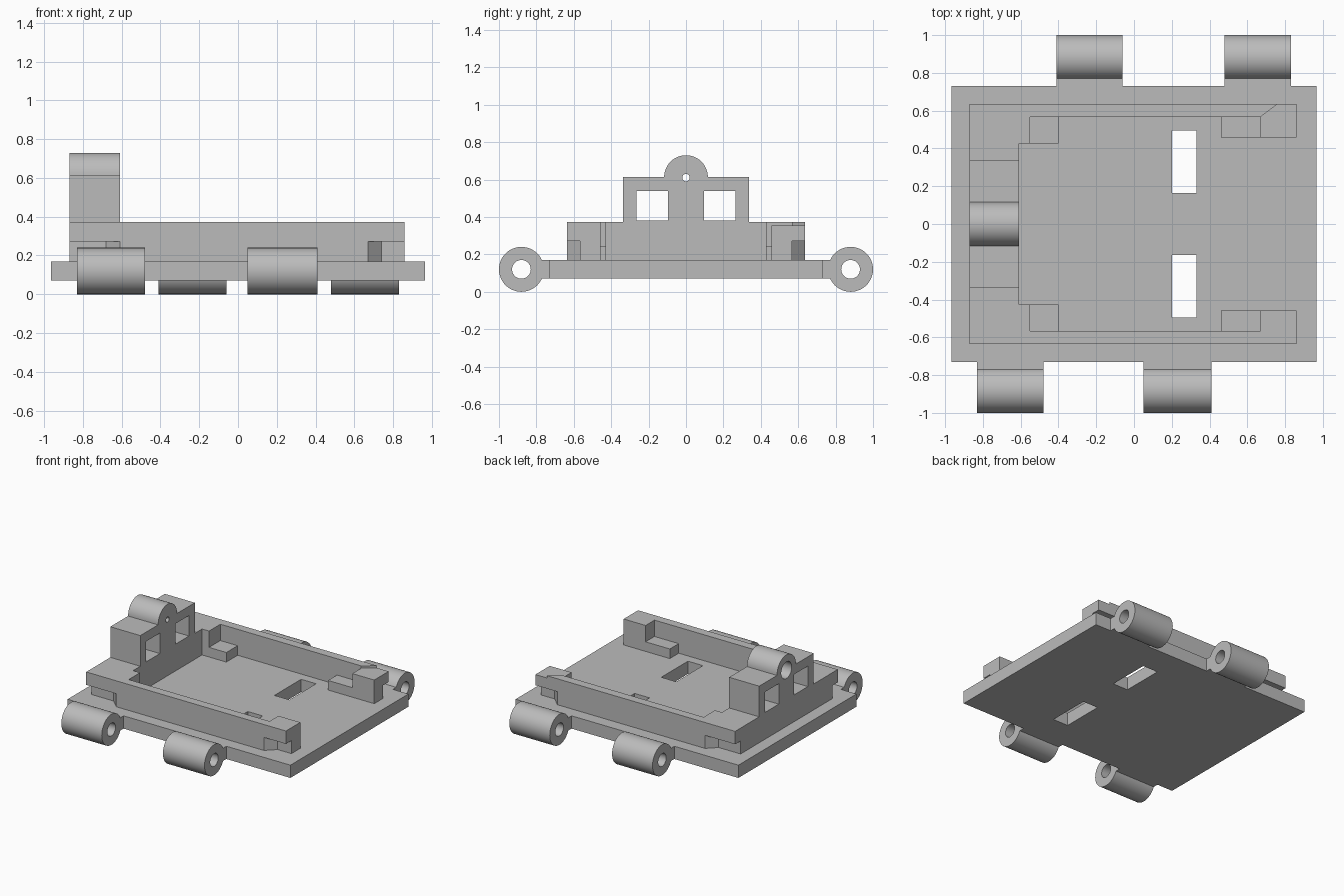
import bpy, bmesh
from math import sin, cos, pi, radians

cube = bpy.data.objects.get("Cube")
if cube:
    bpy.data.objects.remove(cube, do_unlink=True)

grey = bpy.data.materials.new("plain grey")
grey.use_nodes = True
colour = (0.5, 0.5, 0.5, 1)
grey.diffuse_color = colour
grey.node_tree.nodes["Principled BSDF"].inputs["Base Color"].default_value = colour


def extrude(name, loops, axis, low, high):
    """Fill an outline (first loop) with holes (other loops) and extrude it."""
    bm = bmesh.new()
    for loop in loops:
        vs = [bm.verts.new((u, v, low) if axis == "z" else (low, u, v)) for u, v in loop]
        for a, b in zip(vs, vs[1:] + vs[:1]):
            bm.edges.new((a, b))
    bmesh.ops.triangle_fill(bm, use_beauty=True, use_dissolve=False, edges=bm.edges[:])
    ext = bmesh.ops.extrude_face_region(bm, geom=bm.faces[:], use_keep_orig=True)
    moved = [g for g in ext["geom"] if isinstance(g, bmesh.types.BMVert)]
    d = high - low
    bmesh.ops.translate(bm, verts=moved, vec=(0, 0, d) if axis == "z" else (d, 0, 0))
    bmesh.ops.recalc_face_normals(bm, faces=bm.faces[:])
    mesh = bpy.data.meshes.new(name)
    bm.to_mesh(mesh)
    bm.free()
    mesh.materials.append(grey)
    obj = bpy.data.objects.new(name, mesh)
    bpy.context.collection.objects.link(obj)
    bpy.ops.object.select_all(action="DESELECT")
    obj.select_set(True)
    bpy.context.view_layer.objects.active = obj
    bpy.ops.object.shade_smooth_by_angle(angle=radians(30))
    return obj


def rect(u0, u1, v0, v1):
    return [(u0, v0), (u1, v0), (u1, v1), (u0, v1)]


def circle(u, v, r, n=48):
    return [(u + r * cos(2 * pi * i / n), v + r * sin(2 * pi * i / n)) for i in range(n)]


def mirrored(half):
    return half + [(x, -y) for x, y in reversed(half)]


# Base plate with hinge necks and two slots
X, Y, NECK = 0.965, 0.73, 0.785
front_hinges = [(-0.83, -0.48), (0.05, 0.41)]
back_hinges = [(-0.41, -0.06), (0.48, 0.83)]
outline = [(-X, -Y)]
for a, b in front_hinges:
    outline += [(a, -Y), (a, -NECK), (b, -NECK), (b, -Y)]
outline += [(X, -Y), (X, Y)]
for a, b in reversed(back_hinges):
    outline += [(b, Y), (b, NECK), (a, NECK), (a, Y)]
outline.append((-X, Y))
slots = [rect(0.2, 0.33, 0.165, 0.495), rect(0.2, 0.33, -0.495, -0.165)]
extrude("base_plate", [outline] + slots, "z", 0.07, 0.17)

# Hinge barrels
for side, y, spans in (("front", -0.88, front_hinges), ("back", 0.88, back_hinges)):
    for i, (a, b) in enumerate(spans):
        extrude(f"{side}_hinge_barrel_{i + 1}",
                [circle(y, 0.12, 0.12), circle(y, 0.12, 0.05)], "x", a, b)

# C-shaped rim: lower layer has slanted corner notches, upper layer overhangs
OUT, IN, END = 0.635, 0.567, 0.457
inner = [(0.86, -END), (0.67, -END), (0.67, -IN), (-0.55, -IN), (-0.55, -0.427), (-0.61, -0.427)]
lower = [(-0.87, -IN), (-0.68, -IN), (-0.61, -OUT), (0.67, -OUT), (0.74, -IN), (0.86, -IN)]
upper = [(-0.87, -OUT), (0.86, -OUT)]
extrude("rim_lower", [mirrored(lower + inner)], "z", 0.17, 0.272)
extrude("rim_upper", [mirrored(upper + inner)], "z", 0.272, 0.355)
# The back wall's top layer stops at a diagonal before the end post
top = upper + inner + [(x, -y) for x, y in reversed(inner[2:])] + [(0.76, OUT), (-0.87, OUT)]
extrude("rim_top", [top], "z", 0.355, 0.373)

# Low support ledges inside the corners
for side, s in (("front", -1), ("back", 1)):
    for end, a, b, y in (("tower", -0.55, -0.4, 0.427), ("open", 0.46, 0.67, END)):
        extrude(f"{side}_{end}_ledge", [rect(a, b, *sorted((s * y, s * IN)))], "z", 0.17, 0.245)

# Tower with two windows and a rounded, stepped bore
arc = [(0.117 * cos(t), 0.613 + 0.117 * sin(t)) for t in (pi * i / 24 for i in range(25))]
tower = [(-0.337, 0.373), (0.337, 0.373), (0.337, 0.613)] + arc + [(-0.337, 0.613)]
windows = [rect(0.095, 0.265, 0.38, 0.54), rect(-0.265, -0.095, 0.38, 0.54)]
for name, a, b, r in (("tower_outer", -0.87, -0.67, 0.065), ("tower_inner", -0.67, -0.61, 0.02)):
    extrude(name, [tower, circle(0, 0.61, r)] + windows, "x", a, b)
